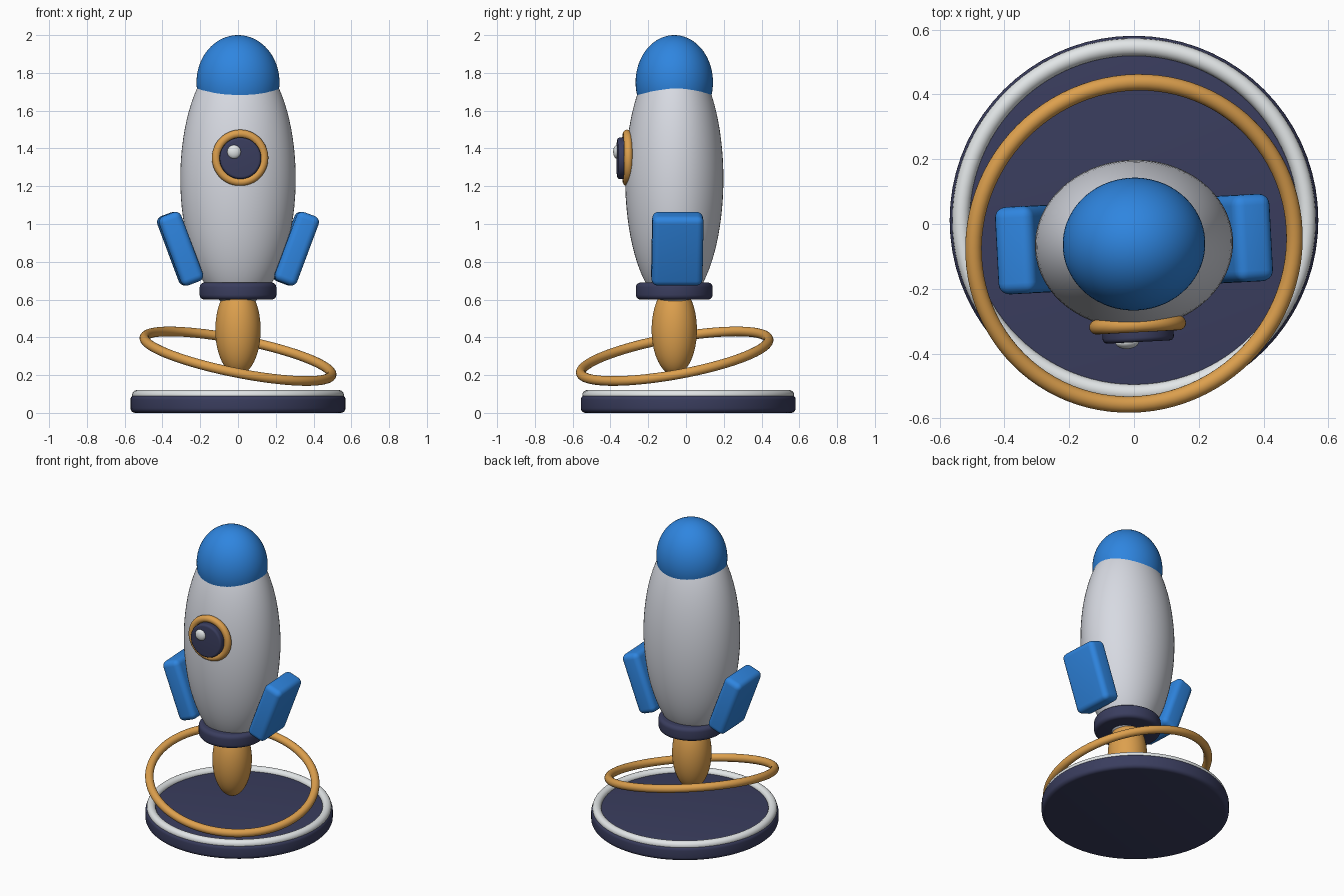
import bpy
from math import radians, pi
from mathutils import Matrix, Vector

if "Cube" in bpy.data.objects:
    bpy.data.objects.remove(bpy.data.objects["Cube"])


def material(name, rgb):
    m = bpy.data.materials.new(name)
    m.diffuse_color = (*rgb, 1)
    m.use_nodes = True
    m.node_tree.nodes["Principled BSDF"].inputs["Base Color"].default_value = m.diffuse_color
    return m


SILVER = material("silver", (0.68, 0.70, 0.76))
WHITE = material("white", (0.76, 0.79, 0.80))
NAVY = material("navy", (0.042, 0.047, 0.112))
BLUE = material("blue", (0.028, 0.235, 0.74))
ORANGE = material("orange", (0.72, 0.35, 0.075))

# The rocket is turned slightly about its own axis
ROCKET = Matrix.Translation((0, -0.062, 0)) @ Matrix.Rotation(radians(3), 4, 'Z')
BASE = Matrix.Translation((0, 0.012, 0))


def finish(name, mat, frame, loc, scale=(1, 1, 1), rot=None, bevel=0):
    """Name, colour, place, bevel and smooth the newest object."""
    ob = bpy.context.object
    ob.name = name
    ob.data.materials.append(mat)
    ob.data.transform(Matrix.Diagonal((*scale, 1)))
    if bevel:
        mod = ob.modifiers.new("rounded_edges", 'BEVEL')
        mod.width, mod.segments = bevel, 5
        mod.limit_method, mod.angle_limit = 'ANGLE', radians(40)
        bpy.ops.object.modifier_apply(modifier=mod.name)
    ob.data.transform(frame @ Matrix.Translation(loc) @ (rot or Matrix()))
    bpy.ops.object.shade_smooth_by_angle(angle=radians(40))
    return ob


def ellipsoid(name, mat, frame, loc, radii, rot=None):
    bpy.ops.mesh.primitive_uv_sphere_add(segments=64, ring_count=40, radius=1)
    return finish(name, mat, frame, loc, radii, rot)


def disc(name, mat, frame, loc, radius, height, bevel, rot=None):
    bpy.ops.mesh.primitive_cylinder_add(vertices=72, radius=radius, depth=height)
    return finish(name, mat, frame, loc, rot=rot, bevel=bevel)


def ring(name, mat, frame, loc, major, minor, rot=None):
    bpy.ops.mesh.primitive_torus_add(major_segments=96, minor_segments=20,
                                     major_radius=major, minor_radius=minor)
    return finish(name, mat, frame, loc, rot=rot)


# Display stand
disc("base", NAVY, BASE, (0, 0, 0.0475), 0.569, 0.095, 0.025)
ring("base_trim", WHITE, BASE, (0, 0, 0.094), 0.534, 0.027)

# Flame and tilted orbit ring
ellipsoid("flame", ORANGE, ROCKET, (0, 0, 0.44), (0.12, 0.12, 0.24))
tilt = Vector((0, 0, 1)).rotation_difference(Vector((0.2, -0.18, 1))).to_matrix().to_4x4()
ring("orbit_ring", ORANGE, Matrix.Translation((0, -0.06, 0)), (0, 0, 0.3), 0.505, 0.0255, tilt)

# Rocket body
disc("collar", NAVY, ROCKET, (0, 0, 0.645), 0.203, 0.09, 0.025)
ellipsoid("body", SILVER, ROCKET, (0, 0, 1.24), (0.306, 0.26, 0.68))
ellipsoid("nose_cap", BLUE, ROCKET, (0, 0, 1.75), (0.22, 0.205, 0.25))

# Porthole
upright = Matrix.Rotation(pi / 2, 4, 'X')
ring("porthole_frame", ORANGE, ROCKET, (-0.002, -0.25, 1.35), 0.127, 0.0225, upright)
disc("porthole_glass", NAVY, ROCKET, (-0.002, -0.275, 1.348), 0.11, 0.055, 0.014, upright)
ellipsoid("glass_highlight", WHITE, ROCKET, (-0.037, -0.302, 1.382), (0.036, 0.02, 0.036))

# Side fins
for side, label in ((-1, "left"), (1, "right")):
    bpy.ops.mesh.primitive_cube_add(size=1)
    finish(label + "_fin", BLUE, ROCKET, (side * 0.307, 0, 0.869), (0.125, 0.27, 0.39),
           Matrix.Rotation(radians(side * 20.5), 4, 'Y'), 0.034)
